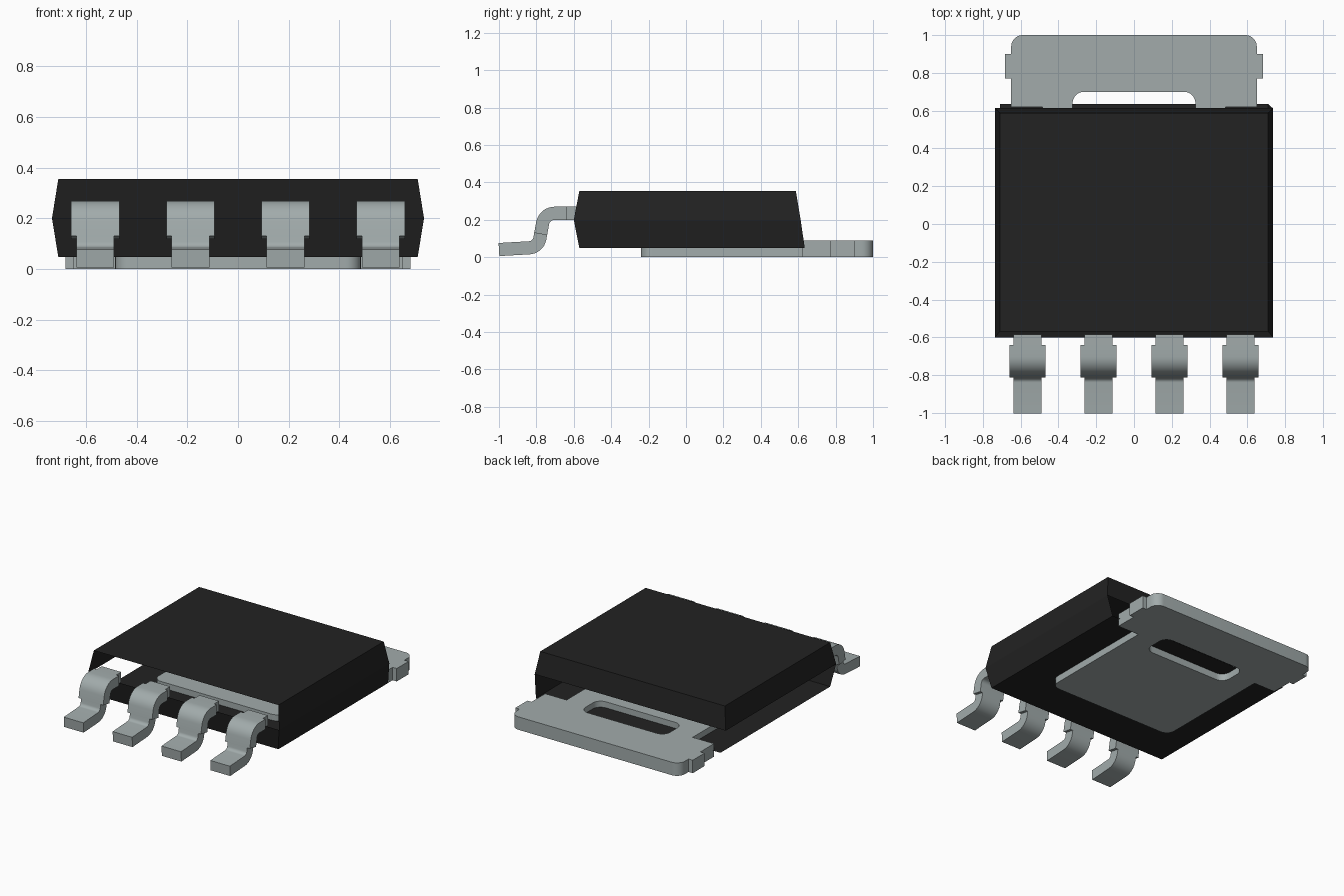
import bpy, bmesh, math
from mathutils import Vector

cube = bpy.data.objects.get("Cube")
if cube:
    bpy.data.objects.remove(cube, do_unlink=True)


def make_material(name, rgb):
    m = bpy.data.materials.new(name)
    m.use_nodes = True
    m.diffuse_color = (*rgb, 1)
    bsdf = next(n for n in m.node_tree.nodes if n.type == 'BSDF_PRINCIPLED')
    bsdf.inputs["Base Color"].default_value = (*rgb, 1)
    bsdf.inputs["Roughness"].default_value = 0.6
    return m


BLACK = make_material("black plastic", (0.016, 0.016, 0.016))
METAL = make_material("grey metal", (0.36, 0.41, 0.41))


def add_object(name, bm, mat, smooth=False):
    me = bpy.data.meshes.new(name)
    bmesh.ops.recalc_face_normals(bm, faces=bm.faces)
    bm.to_mesh(me)
    bm.free()
    ob = bpy.data.objects.new(name, me)
    bpy.context.collection.objects.link(ob)
    me.materials.append(mat)
    if smooth:
        smooth_object(ob)
    return ob


def smooth_object(ob):
    bpy.ops.object.select_all(action='DESELECT')
    ob.select_set(True)
    bpy.context.view_layer.objects.active = ob
    bpy.ops.object.shade_smooth_by_angle(angle=math.radians(30))


def round_corner(a, b, c, r, n=8):
    """Points of an arc of radius r that replaces corner b."""
    a, b, c = Vector(a), Vector(b), Vector(c)
    if r == 0:
        return [b]
    u, v = (a - b).normalized(), (c - b).normalized()
    half = u.angle(v) / 2
    centre = b + (u + v).normalized() * (r / math.sin(half))
    p, q = b + u * (r / math.tan(half)) - centre, b + v * (r / math.tan(half)) - centre
    total = p.angle(q)
    return [centre + (p * math.sin((1 - i / n) * total) + q * math.sin(i / n * total)) / math.sin(total)
            for i in range(n + 1)]


def round_loop(corners):
    """Closed outline from (x, y, radius) corners."""
    k = len(corners)
    pts = []
    for i, (x, y, r) in enumerate(corners):
        pts += round_corner(corners[i - 1][:2], (x, y), corners[(i + 1) % k][:2], r)
    return pts


# Body: thin open shell from three rectangles (x half width, y front, y back, z)
bm = bmesh.new()
rings = [[bm.verts.new(p) for p in ((-w, f, z), (w, f, z), (w, b, z), (-w, b, z))]
         for w, f, b, z in ((0.71, -0.57, 0.635, 0.048),
                            (0.735, -0.6, 0.613, 0.2),
                            (0.71, -0.57, 0.587, 0.355))]
FRONT, LEFT, BACK, RIGHT = range(4)
# The shell is open at lower back, lower right and upper front
for level, sides in ((0, (FRONT, LEFT)), (1, (LEFT, BACK, RIGHT))):
    lo, hi = rings[level], rings[level + 1]
    for s in sides:
        t = (s + 1) % 4
        bm.faces.new((lo[s], lo[t], hi[t], hi[s]))
bm.faces.new(rings[0][::-1])
bm.faces.new(rings[2])
add_object("body_shell", bm, BLACK)

# Heat tab: flat plate with ears, narrow front part and a rounded slot
half = [(0.485, -0.24, 0.06), (0.485, 0.62, 0), (0.65, 0.62, 0), (0.65, 0.77, 0),
        (0.682, 0.77, 0), (0.682, 0.9, 0), (0.65, 0.9, 0), (0.65, 1.0, 0.06)]
outline = half + [(-x, y, r) for x, y, r in reversed(half)]
slot = [(0.325, 0.5, 0.06), (0.325, 0.7, 0.06), (-0.325, 0.7, 0.06), (-0.325, 0.5, 0.06)]
curve = bpy.data.curves.new("heat_tab", 'CURVE')
curve.dimensions = '2D'
curve.fill_mode = 'BOTH'
curve.extrude = 0.045
for corners in (outline, slot):
    pts = round_loop(corners)
    spline = curve.splines.new('POLY')
    spline.points.add(len(pts) - 1)
    for sp, p in zip(spline.points, pts):
        sp.co = (p.x, p.y, 0, 1)
    spline.use_cyclic_u = True
curve.materials.append(METAL)
tab = bpy.data.objects.new("heat_tab", curve)
bpy.context.collection.objects.link(tab)
tab.location.z = 0.045
bpy.ops.object.select_all(action='DESELECT')
tab.select_set(True)
bpy.context.view_layer.objects.active = tab
bpy.ops.object.convert(target='MESH')
smooth_object(bpy.context.view_layer.objects.active)

# Lead centre line in (y, z): shoulder, bend, shin, bend, foot
start, top, low, end = (-0.585, 0.235), (-0.757, 0.235), (-0.79, 0.053), (-1.0, 0.041)
upper_bend = round_corner(start, top, low, 0.065)
lower_bend = round_corner(top, low, end, 0.06)
shoulder = Vector((-0.64, 0.235))
knee = upper_bend[-1].lerp(lower_bend[0], 0.7)
path = [Vector(start), shoulder] + upper_bend + [knee] + lower_bend + [Vector(end)]
k = path.index(knee)


def lead_section(bm, x, i0, i1, half_width):
    """Strip of constant thickness along part of the centre line."""
    rows = []
    for i in range(i0, i1 + 1):
        d = (path[min(i + 1, len(path) - 1)] - path[max(i - 1, 0)]).normalized()
        n = Vector((d.y, -d.x)) * 0.035
        rows.append([bm.verts.new((x + sx * half_width, path[i].x + s * n.x, path[i].y + s * n.y))
                     for sx, s in ((-1, 1), (1, 1), (1, -1), (-1, -1))])
    for a, b in zip(rows, rows[1:]):
        for j in range(4):
            bm.faces.new((a[j], a[(j + 1) % 4], b[(j + 1) % 4], b[j]))
    bm.faces.new(rows[0])
    bm.faces.new(rows[-1])


# Four leads, wider around the upper bend
for i in range(4):
    x = -0.564 + i * 0.376
    bm = bmesh.new()
    lead_section(bm, x, 0, 1, 0.075)
    lead_section(bm, x, 1, k, 0.095)
    lead_section(bm, x, k, len(path) - 1, 0.075)
    add_object(f"lead_{i + 1}", bm, METAL, smooth=True)
